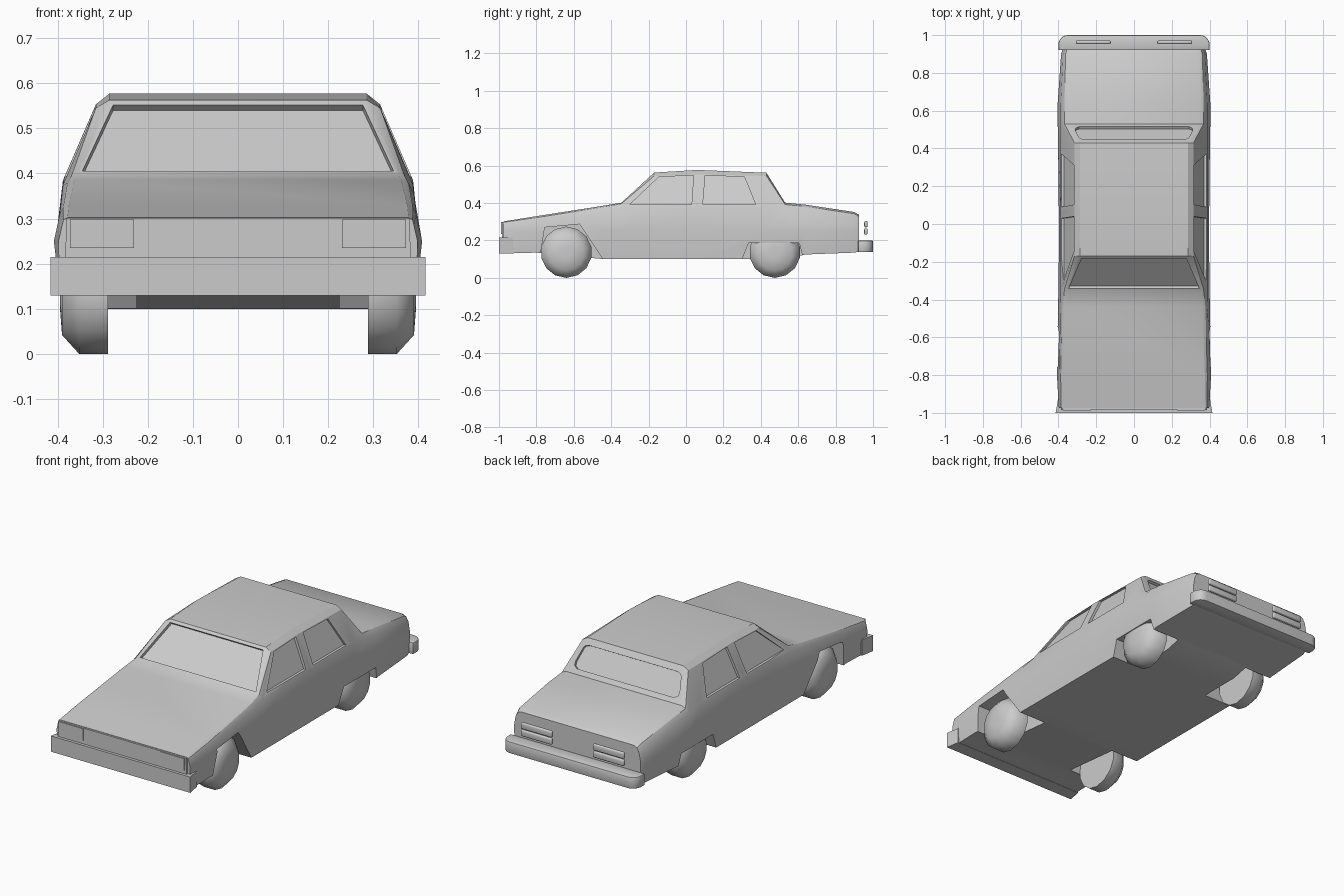
import bpy, bmesh, math
from mathutils import Vector

if "Cube" in bpy.data.objects:
    bpy.data.objects.remove(bpy.data.objects["Cube"])


def make(name, verts, faces):
    me = bpy.data.meshes.new(name)
    bm = bmesh.new()
    vs = [bm.verts.new(v) for v in verts]
    for f in faces:
        bm.faces.new([vs[i] for i in f])
    bmesh.ops.recalc_face_normals(bm, faces=bm.faces)
    bm.to_mesh(me)
    bm.free()
    ob = bpy.data.objects.new(name, me)
    bpy.context.collection.objects.link(ob)
    return ob


def loft(name, rings):
    n = len(rings[0])
    verts = [p for r in rings for p in r]
    faces = [(k * n + i, k * n + (i + 1) % n, (k + 1) * n + (i + 1) % n, (k + 1) * n + i)
             for k in range(len(rings) - 1) for i in range(n)]
    faces += [tuple(range(n)), tuple(range((len(rings) - 1) * n, len(rings) * n))]
    return make(name, verts, faces)


def prism(name, pts, a, b):
    """Outline swept between two offset vectors."""
    return loft(name, [[Vector(p) + Vector(o) for p in pts] for o in (a, b)])


def activate(ob):
    bpy.ops.object.select_all(action='DESELECT')
    ob.select_set(True)
    bpy.context.view_layer.objects.active = ob


def smooth(ob, deg=30):
    activate(ob)
    bpy.ops.object.shade_smooth_by_angle(angle=math.radians(deg))


def bevel(ob, width, segments):
    m = ob.modifiers.new("bevel", 'BEVEL')
    m.width, m.segments = width, segments
    activate(ob)
    bpy.ops.object.modifier_apply(modifier=m.name)
    smooth(ob)


def cut(ob, cutter):
    m = ob.modifiers.new("cut", 'BOOLEAN')
    m.operation, m.solver, m.object = 'DIFFERENCE', 'EXACT', cutter
    activate(ob)
    bpy.ops.object.modifier_apply(modifier=m.name)
    bpy.data.objects.remove(cutter)


# Body shell: y, floor z, sill x, waist x, (belt x, z), (shoulder x, z), (top x, z)
sections = [
    (-0.975, .13, .395, .398, (.390, .285), (.387, .297), (.378, .302)),
    (-0.80, .135, .395, .408, (.395, .31), (.388, .322), (.375, .330)),
    (-0.44, .10, .39, .402, (.390, .355), (.378, .378), (.362, .386)),
    (-0.345, .10, .39, .400, (.388, .375), (.368, .397), (.355, .402)),
    (-0.17, .10, .39, .398, (.388, .385), (.315, .545), (.285, .563)),
    (0.06, .10, .39, .398, (.388, .385), (.315, .553), (.285, .577)),
    (0.43, .10, .39, .402, (.388, .385), (.315, .545), (.285, .562)),
    (0.53, .10, .39, .404, (.388, .365), (.368, .392), (.345, .402)),
    (0.64, .125, .39, .404, (.388, .355), (.368, .381), (.345, .391)),
    (0.90, .135, .38, .386, (.375, .315), (.362, .343), (.342, .352)),
    (0.925, .14, .372, .378, (.368, .305), (.355, .328), (.335, .337)),
]
rings = []
for y, zb, xs, xw, belt, sh, top in sections:
    half = [(xs, zb), (xw, .25), belt, sh, top]
    rings.append([(x, y, z) for x, z in half] + [(-x, y, z) for x, z in reversed(half)])
body = loft("body", rings)

# Wheel wells
front_arch = [(-.79, .05), (-.755, .27), (-.57, .287), (-.41, .05)]
rear_arch = [(.28, .05), (.335, .187), (.605, .187), (.64, .05)]
for s in (-1, 1):
    for arch in (front_arch, rear_arch):
        cut(body, prism("cutter", [(0, y, z) for y, z in arch], (s * .225, 0, 0), (s * .5, 0, 0)))

# Recessed side windows, following the lean of the cabin
door_windows = ([(-.30, .393), (-.145, .54), (.04, .547), (.03, .393)],
                [(.09, .393), (.103, .547), (.312, .54), (.372, .393)])
for s in (-1, 1):
    for win in door_windows:
        pts = [(s * (.388 - (z - .385) * .4375), y, z) for y, z in win]
        cut(body, prism("cutter", pts, (-s * .014, 0, 0), (s * .06, 0, 0)))

# Recessed windscreen and rear window
screen = [(-.345, .405), (.345, .405), (.277, .551), (-.277, .551)]
pts = [(x, -.345 + (z - .402) * 1.087, z) for x, z in screen]
cut(body, prism("cutter", pts, (0, .014, -.012), (0, -.05, .045)))
half = [(.29, .425), (.308, .437), (.31, .455), (.292, .515), (.284, .526), (.265, .532)]
outline = half + [(-x, z) for x, z in reversed(half)]
pts = [(x, .53 - (z - .402) * .625, z) for x, z in outline]
cut(body, prism("cutter", pts, (0, -.012, -.007), (0, .05, .03)))
smooth(body, 28)

# Front grille panel and headlights
prism("grille", [(-.383, 0, .21), (.383, 0, .21), (.38, 0, .30), (-.38, 0, .30)],
      (0, -.985, 0), (0, -.96, 0))
for s in (-1, 1):
    prism("headlight", [(s * .23, 0, .235), (s * .372, 0, .235), (s * .372, 0, .298), (s * .23, 0, .298)],
          (0, -.989, 0), (0, -.97, 0))

# Bumpers
prism("front_bumper", [(-.415, -1, 0), (.415, -1, 0), (.402, -.925, 0), (-.402, -.925, 0)],
      (0, 0, .13), (0, 0, .215))
arc = [(.35 + .05 * math.cos(a), .95 + .05 * math.sin(a), 0)
       for a in [math.radians(15 * i) for i in range(7)]]
half = [(.40, .92, 0)] + arc
rear = prism("rear_bumper", half + [(-x, y, z) for x, y, z in reversed(half)],
             (0, 0, .137), (0, 0, .20))
bevel(rear, .006, 2)

# Tail lights: two rounded bars per side
for s in (-1, 1):
    for z in (.248, .287):
        bpy.ops.mesh.primitive_cube_add(size=1, location=(s * .215, .962, z))
        lamp = bpy.context.object
        lamp.name = "tail_light"
        lamp.scale = (.185, .018, .034)
        bpy.ops.object.transform_apply(location=False)
        bevel(lamp, .007, 3)

# Wheels: lathed with a bevelled outer face
profile = [(.288, .137), (.352, .137), (.39, .095), (.395, .03)]
for s in (-1, 1):
    for label, y in (("front", -.64), ("rear", .475)):
        rings = [[(s * x, y + r * math.cos(a), .137 + r * math.sin(a))
                  for a in [math.tau * (i + .5) / 14 - math.pi / 2 - math.pi / 14 for i in range(14)]]
                 for x, r in profile]
        smooth(loft(label + "_wheel", rings), 60)
